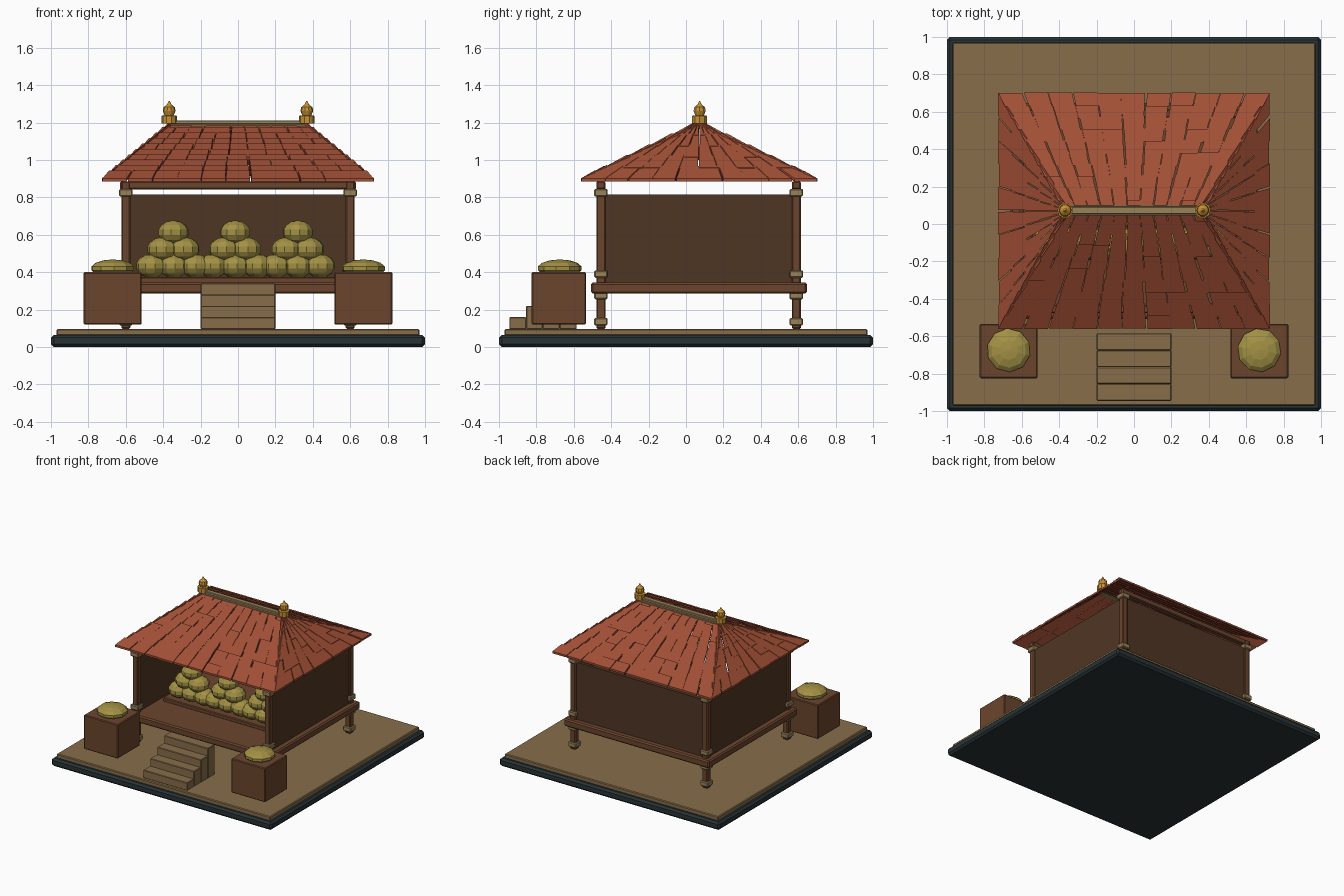
import bpy, bmesh, math, random
from mathutils import Vector, Matrix

random.seed(4)
if "Cube" in bpy.data.objects:
    bpy.data.objects.remove(bpy.data.objects["Cube"])


def material(name, rgb):
    m = bpy.data.materials.new(name)
    m.use_nodes = True
    col = [(c / 12.92 if c < 0.04 else ((c + 0.055) / 1.055) ** 2.4) for c in rgb] + [1]
    m.diffuse_color = col
    bsdf = m.node_tree.nodes["Principled BSDF"]
    bsdf.inputs["Base Color"].default_value = col
    bsdf.inputs["Roughness"].default_value = 0.9
    return m


SLATE = material("dark slate", (0.16, 0.20, 0.21))
SAND = material("sand", (0.53, 0.43, 0.29))
WOOD = material("brown wood", (0.42, 0.27, 0.18))
WALL = material("dark wall wood", (0.31, 0.21, 0.14))
TRIM = material("pale trim", (0.60, 0.51, 0.35))
TILE = material("red clay", (0.63, 0.31, 0.21))
GOLD = material("gold", (0.78, 0.57, 0.21))
FRUIT = material("olive yellow", (0.64, 0.57, 0.27))


def finish(name, bm, mat):
    bmesh.ops.recalc_face_normals(bm, faces=bm.faces)
    me = bpy.data.meshes.new(name)
    bm.to_mesh(me)
    bm.free()
    me.materials.append(mat)
    ob = bpy.data.objects.new(name, me)
    bpy.context.collection.objects.link(ob)
    return ob


def box(name, x, y, z, mat, bevel=0.006):
    """Box from (min, max) ranges on each axis, with a small bevel."""
    bm = bmesh.new()
    bmesh.ops.create_cube(bm, size=1)
    for v in bm.verts:
        v.co = Vector([(r[0] + r[1]) / 2 + c * (r[1] - r[0]) for r, c in zip((x, y, z), v.co)])
    if bevel:
        bmesh.ops.bevel(bm, geom=bm.edges[:], offset=bevel, segments=1, affect='EDGES')
    return finish(name, bm, mat)


def around(c, h):
    return (c - h, c + h)


def ball(bm, centre, radius, height):
    """Faceted squashed ball."""
    mat = (Matrix.Translation(centre) @ Matrix.Rotation(random.uniform(0, 0.6), 4, 'Z')
           @ Matrix.Diagonal((radius, radius, height, 1)))
    bmesh.ops.create_uvsphere(bm, u_segments=10, v_segments=7, radius=1, matrix=mat)


def lathe(name, centre, profile, mat, sides=10):
    bm = bmesh.new()
    rings = []
    for r, z in profile:
        rings.append([bm.verts.new((centre[0] + r * math.cos(a), centre[1] + r * math.sin(a), z))
                      for a in (math.tau * k / sides for k in range(sides))])
    for lo, hi in zip(rings, rings[1:]):
        for k in range(sides):
            j = (k + 1) % sides
            bm.faces.new((lo[k], lo[j], hi[j], hi[k]))
    bm.faces.new(rings[0])
    bm.faces.new(rings[-1])
    return finish(name, bm, mat)


# Ground
box("base_slab", (-1, 1), (-1, 1), (0, 0.065), SLATE, 0.015)
box("ground", (-0.97, 0.97), (-0.97, 0.97), (0.06, 0.097), SAND)

# Steps
for i in range(4):
    front = -0.945 + 0.09 * i
    box(f"step_{i + 1}", (-0.2, 0.2), (front, front + 0.09), (0.095, 0.16 + 0.06 * i), SAND, 0.004)

# Raised floor, three walls and the beams
MID = 0.07
box("floor", (-0.66, 0.66), around(MID, 0.577), (0.285, 0.345), WOOD, 0.01)
box("back_wall", (-0.58, 0.58), around(0.59, 0.012), (0.34, 0.815), WALL, 0)
for s, side in ((1, "left"), (-1, "right")):
    box(side + "_wall", around(0.6 * s, 0.012), (-0.44, 0.58), (0.34, 0.815), WALL, 0)
for y, end in ((-0.455, "front"), (0.59, "back")):
    box(end + "_beam", (-0.63, 0.63), around(y, 0.022), (0.843, 0.885), WOOD)

# Posts with collars
for s, side in ((1, "left"), (-1, "right")):
    for y, end in ((-0.455, "front"), (0.59, "back")):
        x = 0.6 * s
        box(f"{end}_{side}_post", around(x, 0.024), around(y, 0.024), (0.097, 0.885), WOOD)
        for k, z in enumerate((0.135, 0.275, 0.39, 0.825)):
            box(f"{end}_{side}_collar_{k + 1}", around(x, 0.036), around(y, 0.036),
                around(z, 0.02), TRIM)

# Crates with heaped tops
for s, side in ((1, "left"), (-1, "right")):
    box(side + "_crate", around(0.67 * s, 0.155), around(-0.68, 0.145), (0.12, 0.4), WOOD)
    bm = bmesh.new()
    ball(bm, (0.67 * s, -0.675, 0.42), 0.12, 0.048)
    finish(side + "_heap", bm, FRUIT)

# Produce stacked on a low bench
box("bench", (-0.55, 0.55), around(-0.1, 0.09), (0.34, 0.375), WOOD)
for k, x in enumerate((-0.345, -0.015, 0.32)):
    bm = bmesh.new()
    for layer in range(3):
        n = 3 - layer
        for i in range(n):
            ball(bm, (x + (i - (n - 1) / 2) * 0.118, -0.1, 0.433 + 0.09 * layer), 0.083, 0.064)
    finish(f"produce_pile_{k + 1}", bm, FRUIT)

# Roof tiles: rows run up each slope and narrow towards the ridge
HALF_X, HALF_Y, RIDGE, EAVE, TOP = 0.725, 0.63, 0.37, 0.885, 1.175


def slope(name, turn, reach, inner, wide, narrow, rows, count, tilt):
    bm = bmesh.new()
    rot = Matrix.Translation((0, MID, 0)) @ Matrix.Rotation(turn, 4, 'Z')
    run, rise = (reach - inner) / rows, (TOP - EAVE) / rows
    for r in range(rows):
        low, high = (wide + (narrow - wide) * t / rows for t in (r, r + 1))
        for k in range(count):
            shift = random.uniform(-0.006, 0.006)
            drop = random.uniform(-0.003, 0.003)
            verts = []
            for end, w in ((0, low), (1, high)):
                for thick in (0, 0.016):
                    for side in (0, 1):
                        u = w * (2 * (k + side) / count - 1)
                        if 0 < k + side < count:
                            u += (0.5 - side) * 0.004 + shift * w / wide
                        d = reach - run * (r + end * 1.15) + drop
                        z = EAVE + rise * r + rise * end * tilt + thick
                        verts.append(bm.verts.new(rot @ Vector((u, -d, z))))
            a, b, c, d, e, f, g, h = verts
            for face in ((a, b, d, c), (e, f, h, g), (a, b, f, e),
                         (c, d, h, g), (a, c, g, e), (b, d, h, f)):
                bm.faces.new(face)
    return finish(name, bm, TILE)


for turn, end in ((0, "front"), (math.pi, "back")):
    slope(end + "_roof_tiles", turn, HALF_Y, 0, HALF_X, RIDGE, 10, 11, 1.45)
for turn, side in ((math.pi / 2, "left"), (-math.pi / 2, "right")):
    slope(side + "_roof_tiles", turn, HALF_X, RIDGE, HALF_Y, 0.03, 5, 10, 1.15)

# Ridge cap and finials
box("ridge_cap_lower", (-0.37, 0.37), around(MID + 0.003, 0.028), (1.165, 1.193), TRIM, 0.004)
box("ridge_cap_upper", (-0.37, 0.37), around(MID + 0.003, 0.02), (1.19, 1.212), TRIM, 0.004)
for s, side in ((1, "left"), (-1, "right")):
    lathe(side + "_finial", (0.368 * s, MID + 0.003),
          ((0.042, 1.195), (0.042, 1.236), (0.024, 1.238), (0.034, 1.262),
           (0.03, 1.282), (0.012, 1.296), (0.002, 1.316)), GOLD)
